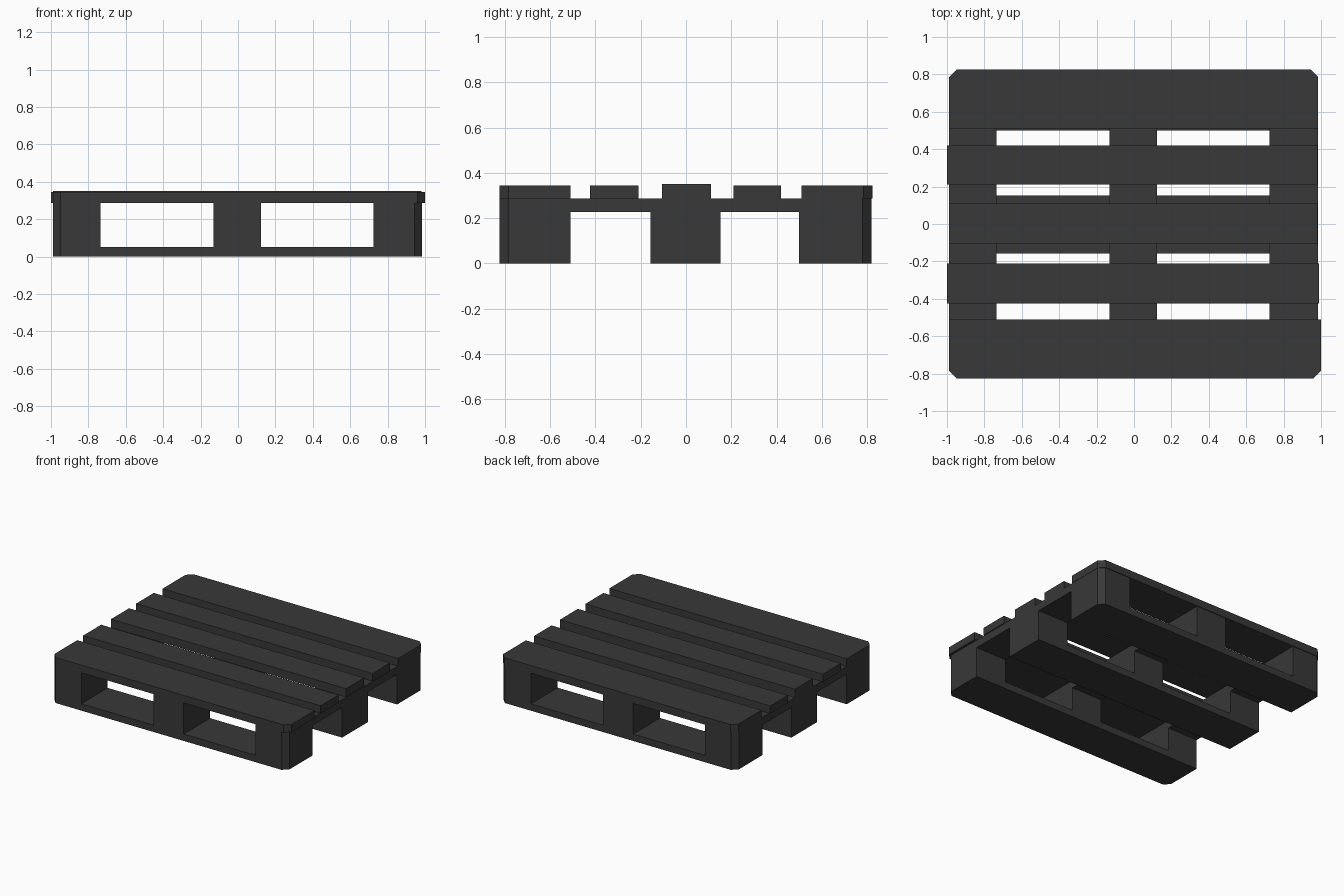
import bpy, bmesh

if "Cube" in bpy.data.objects:
    bpy.data.objects.remove(bpy.data.objects["Cube"])

CUT = 0.04  # corner chamfer

# dark stained wood
wood = bpy.data.materials.new("dark_wood")
wood.diffuse_color = (0.04, 0.04, 0.04, 1)
wood.use_nodes = True
wood.node_tree.nodes["Principled BSDF"].inputs["Base Color"].default_value = wood.diffuse_color


def box(name, x, y, z, cut=()):
    """Box from ranges; cut lists the (sign x, sign y) vertical corners to chamfer."""
    bm = bmesh.new()
    bmesh.ops.create_cube(bm, size=1)
    edges = []
    for e in bm.edges:
        a, b = e.verts[0].co, e.verts[1].co
        if abs(a.z - b.z) > 0.5 and (1 if a.x > 0 else -1, 1 if a.y > 0 else -1) in cut:
            edges.append(e)
    for v in bm.verts:
        for i, r in enumerate((x, y, z)):
            v.co[i] = r[0] if v.co[i] < 0 else r[1]
    if edges:
        bmesh.ops.bevel(bm, geom=edges, offset=CUT, segments=1, affect='EDGES')
    bmesh.ops.recalc_face_normals(bm, faces=bm.faces)
    mesh = bpy.data.meshes.new(name)
    bm.to_mesh(mesh)
    bm.free()
    mesh.materials.append(wood)
    bpy.context.collection.objects.link(bpy.data.objects.new(name, mesh))


def corners(side):
    return [(-1, side), (1, side)] if side else []


# deck boards, slightly uneven in length like real planks
deck = [
    ("front", (-0.99, 1.0), (-0.825, -0.51), 0.345, -1),
    ("front_inner", (-1.0, 0.99), (-0.425, -0.21), 0.345, 0),
    ("middle", (-0.99, 0.98), (-0.105, 0.11), 0.35, 0),
    ("back_inner", (-1.0, 0.98), (0.21, 0.42), 0.345, 0),
    ("back", (-0.99, 0.985), (0.51, 0.825), 0.345, 1),
]
for name, x, y, top, side in deck:
    box(f"deck_board_{name}", x, y, (0.287, top), corners(side))

columns = [("left", (-0.99, -0.735), -1), ("centre", (-0.132, 0.123), 0), ("right", (0.725, 0.983), 1)]
rows = [("front", (-0.825, -0.51), -1), ("middle", (-0.157, 0.153), 0), ("back", (0.5, 0.82), 1)]

# cross boards under the deck
for name, x, sx in columns:
    box(f"cross_board_{name}", x, (-0.825, 0.82), (0.228, 0.287),
        [(sx, -1), (sx, 1)] if sx else [])

# bottom runners and the spacer blocks standing on them
for row, y, sy in rows:
    box(f"bottom_runner_{row}", (-0.99, 0.983), y, (0, 0.052), corners(sy))
    for col, x, sx in columns:
        box(f"block_{row}_{col}", x, y, (0.052, 0.228), [(sx, sy)] if sx and sy else [])
